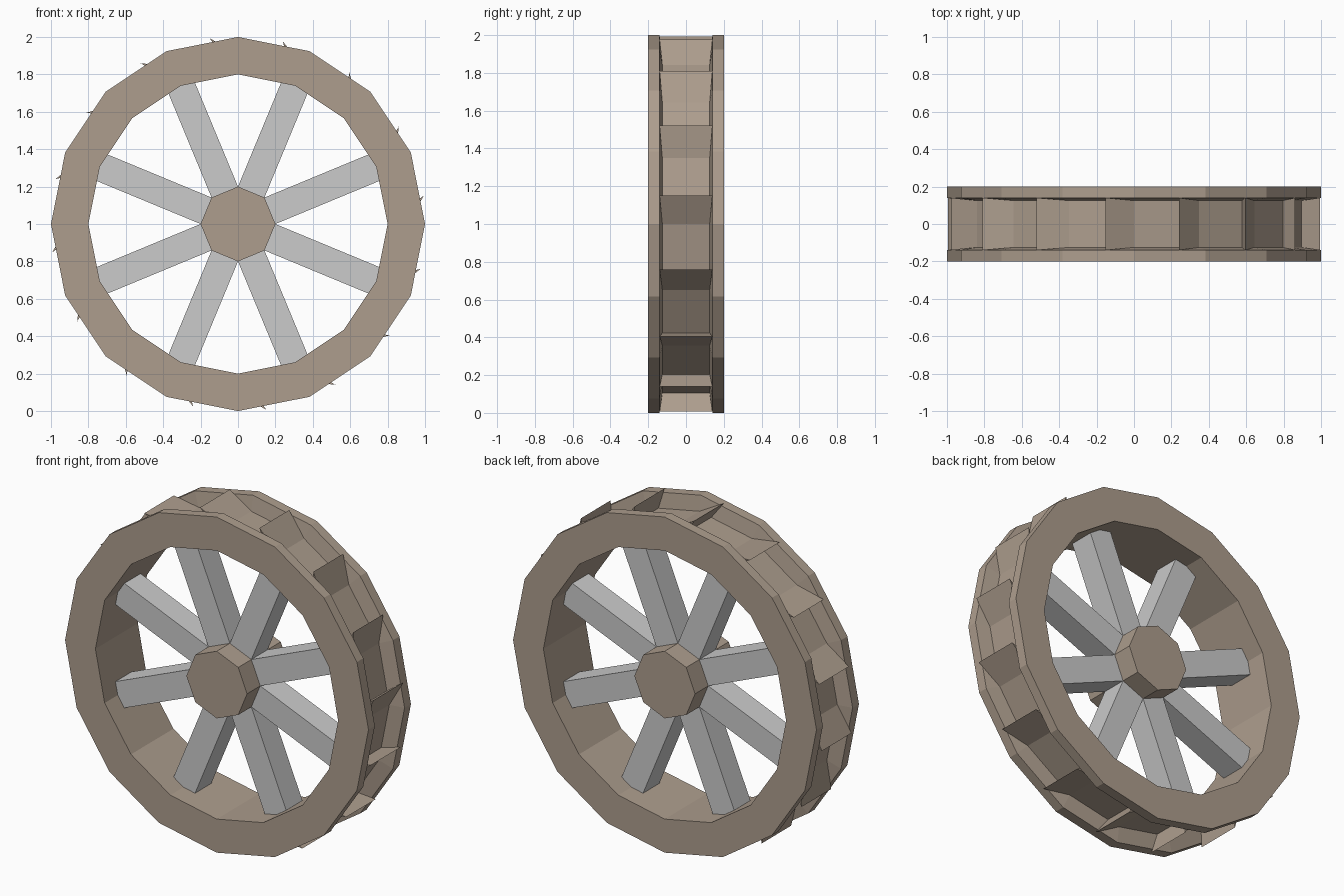
import bpy, bmesh
from math import sin, cos, radians, pi

if "Cube" in bpy.data.objects:
    bpy.data.objects.remove(bpy.data.objects["Cube"])

CZ = 1.0  # axle height

brown = bpy.data.materials.new("brown_wood")
brown.diffuse_color = (0.42, 0.34, 0.27, 1)
brown.use_nodes = True
brown.node_tree.nodes["Principled BSDF"].inputs["Base Color"].default_value = brown.diffuse_color


def polar(r, deg, y):
    a = radians(deg)
    return (r * cos(a), y, CZ + r * sin(a))


def make(name, verts, faces, mat=None):
    me = bpy.data.meshes.new(name)
    me.from_pydata(verts, [], faces)
    bm = bmesh.new()
    bm.from_mesh(me)
    bmesh.ops.recalc_face_normals(bm, faces=bm.faces)
    bm.to_mesh(me)
    bm.free()
    ob = bpy.data.objects.new(name, me)
    bpy.context.collection.objects.link(ob)
    if mat:
        me.materials.append(mat)
    return ob


# Rim: 16-sided ring with a recessed channel between two side flanges
profile = [(0.8, -0.2), (1, -0.2), (1, -0.14), (0.91, -0.125),
           (0.91, 0.125), (1, 0.14), (1, 0.2), (0.8, 0.2)]
N, P = 16, len(profile)
step = 360 / N
verts = [polar(r, i * step, y) for i in range(N) for r, y in profile]
faces = [(i * P + j, i * P + (j + 1) % P,
          (i + 1) % N * P + (j + 1) % P, (i + 1) % N * P + j)
         for i in range(N) for j in range(P)]
make("rim", verts, faces, brown)

# Paddles: overhanging wedges in the channel, one on each rim side
verts, faces = [], []
for i in range(N):
    b, a = len(verts), i * step
    for s in (-1, 1):
        verts += [polar(0.91, a, s * 0.125),
                  polar(0.897, a + 5, s * 0.125),
                  polar(1.005, a + 8.7, s * 0.14)]
    faces += [(b, b + 1, b + 2), (b + 3, b + 5, b + 4)]
    faces += [(b + j, b + (j + 1) % 3, b + 3 + (j + 1) % 3, b + 3 + j)
              for j in range(3)]
make("paddles", verts, faces, brown)

# Hub: octagonal prism
verts = [polar(0.2, k * 45, y) for y in (-0.2, 0.2) for k in range(8)]
faces = [tuple(range(8)), tuple(range(15, 7, -1))]
faces += [(k, (k + 1) % 8, 8 + (k + 1) % 8, 8 + k) for k in range(8)]
make("hub", verts, faces, brown)

# Spokes: square bars from hub to rim
W = 0.2 * sin(pi / 8)
for k in range(8):
    a = radians(22.5 + 45 * k)
    verts = [(r * cos(a) - t * sin(a), y, CZ + r * sin(a) + t * cos(a))
             for r in (0.15, 0.82) for t, y in ((-W, -W), (W, -W), (W, W), (-W, W))]
    faces = [(0, 1, 2, 3), (7, 6, 5, 4)]
    faces += [(j, (j + 1) % 4, 4 + (j + 1) % 4, 4 + j) for j in range(4)]
    make(f"spoke_{k + 1}", verts, faces)
